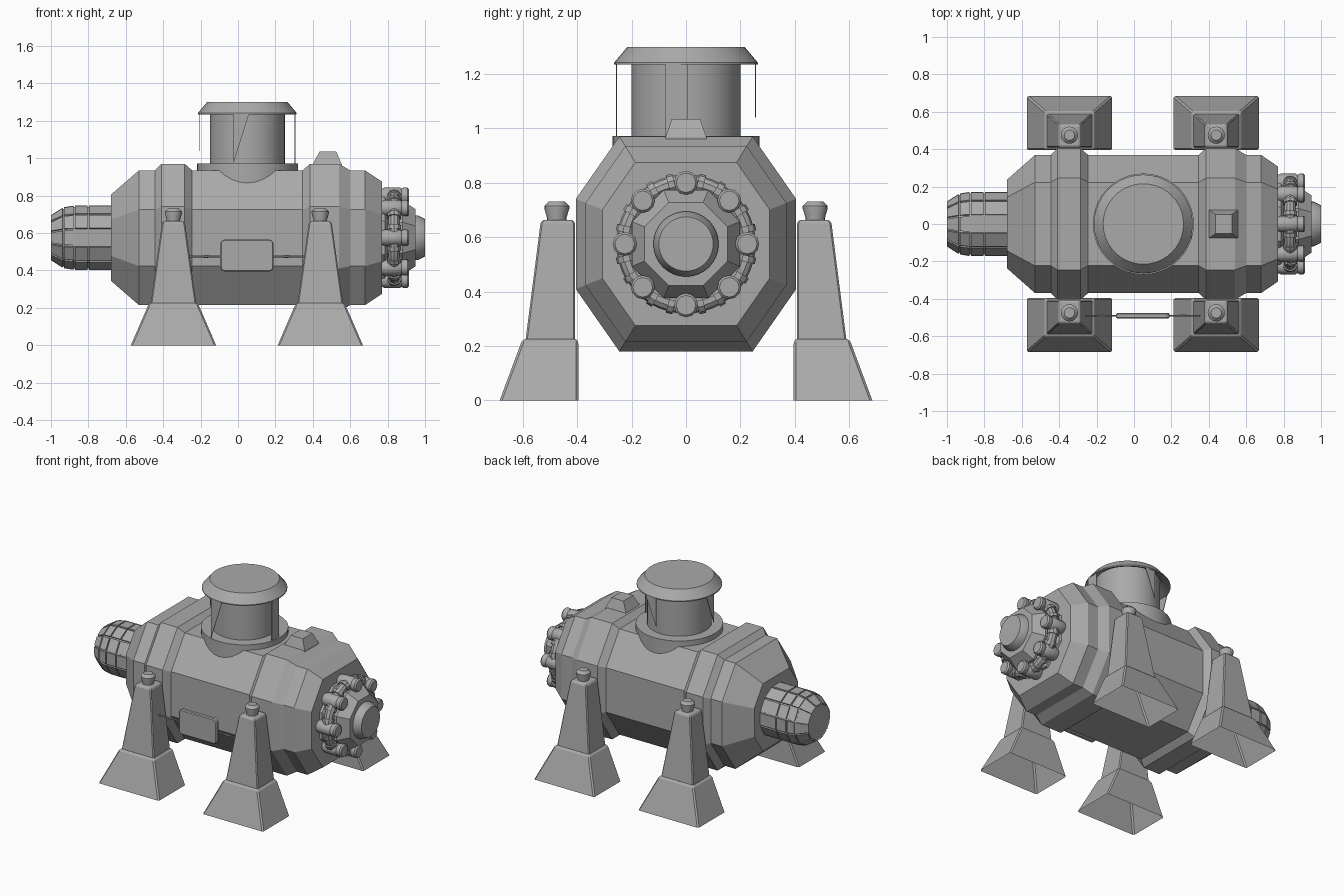
import bpy, bmesh, math
from mathutils import Matrix, Vector

if "Cube" in bpy.data.objects:
    bpy.data.objects.remove(bpy.data.objects["Cube"])

grey = bpy.data.materials.new("machine grey")
grey.diffuse_color = (0.4, 0.4, 0.4, 1)
grey.use_nodes = True
grey.node_tree.nodes["Principled BSDF"].inputs["Base Color"].default_value = grey.diffuse_color
CZ = 0.575  # height of the main axis


def finish(name, bm, smooth=False, mat=Matrix(), bevel=0):
    bmesh.ops.recalc_face_normals(bm, faces=bm.faces)
    me = bpy.data.meshes.new(name)
    bm.to_mesh(me)
    bm.free()
    me.transform(mat)
    me.materials.append(grey)
    ob = bpy.data.objects.new(name, me)
    bpy.context.collection.objects.link(ob)
    if bevel:
        m = ob.modifiers.new("bevel", 'BEVEL')
        m.width, m.segments, m.limit_method = bevel, 1, 'ANGLE'
    if smooth:
        bpy.ops.object.select_all(action='DESELECT')
        ob.select_set(True)
        bpy.context.view_layer.objects.active = ob
        bpy.ops.object.shade_smooth_by_angle(angle=math.radians(32))
    return ob


def loft(sections, caps=(True, True)):
    """Bridge equal-length point loops, optionally capping the ends."""
    bm = bmesh.new()
    loops = [[bm.verts.new(p) for p in s] for s in sections]
    n = len(loops[0])
    for a, b in zip(loops, loops[1:]):
        for i in range(n):
            j = (i + 1) % n
            bm.faces.new((a[i], a[j], b[j], b[i]))
    if caps[0]:
        bm.faces.new(loops[0])
    if caps[1]:
        bm.faces.new(loops[-1])
    return bm


def lathe(profile, n=32, phase=0.0, caps=(True, True)):
    """Turn (radius, height) points around z."""
    return loft([[(r * math.cos(phase + math.tau * i / n),
                   r * math.sin(phase + math.tau * i / n), h)
                  for i in range(n)] for r, h in profile], caps)


def rect(x0, x1, y0, y1, z):
    return [(x0, y0, z), (x1, y0, z), (x1, y1, z), (x0, y1, z)]


def octagon(x, r):
    q = [(.62, 1), (1.025, .42), (1.025, -.42), (.62, -1),
         (-.62, -1), (-1.025, -.42), (-1.025, .42), (-.62, 1)]
    return [(x, y * r, CZ + z * r) for y, z in q]


ALONG_X = Matrix.Translation((0, 0, CZ)) @ Matrix.Rotation(math.pi / 2, 4, 'Y')

# main octagonal casing with two raised bands
casing = [(-.68, .23), (-.53, .36), (-.445, .36), (-.41, .395), (-.285, .395),
          (-.245, .36), (.345, .36), (.385, .395), (.54, .395), (.60, .36),
          (.68, .36), (.77, .30)]
finish("casing", loft([octagon(x, r) for x, r in casing]))

# panelled end barrel with grooves between the panels
bm = lathe([(.115, -1.0), (.16, -.932), (.17, -.875), (.17, -.80), (.17, -.66)],
           12, math.pi / 12)
bmesh.ops.recalc_face_normals(bm, faces=bm.faces)
bmesh.ops.inset_individual(bm, faces=[f for f in bm.faces if len(f.verts) == 4],
                           thickness=.005, depth=0)
panels = [f for f in bm.faces if len(f.verts) == 4
          and all(len(e.link_faces) == 2 for e in f.edges)
          and min(e.calc_length() for e in f.edges) > .04]
ext = bmesh.ops.extrude_discrete_faces(bm, faces=panels)["faces"]
for f in ext:
    bmesh.ops.translate(bm, verts=f.verts, vec=f.normal * .008)
finish("end_barrel", bm, mat=ALONG_X)

# octagonal hub and round shaft cover on the other end
finish("hub", lathe([(.24, .76), (.235, .785), (.21, .80), (.215, .88), (.165, .95)],
                    8, math.pi / 8), mat=ALONG_X)
finish("shaft_cover", lathe([(.12, .93), (.12, .96), (.10, 1.0)]), True, ALONG_X)

# pipe ring with eight bolts
RING = .225
pipe = []
for i in range(48):
    a = math.tau * i / 48
    pipe.append([((RING + .031 * math.cos(t)) * math.cos(a),
                  (RING + .031 * math.cos(t)) * math.sin(a),
                  .835 + .031 * math.sin(t))
                 for t in [math.tau * k / 10 for k in range(10)]])
finish("pipe_ring", loft(pipe + [pipe[0]], (False, False)), True, ALONG_X)
for i in range(8):
    a = math.tau * i / 8
    place = ALONG_X @ Matrix.Translation((RING * math.cos(a), RING * math.sin(a), 0))
    finish("ring_bolt", lathe([(.034, .76), (.044, .785), (.044, .865), (.038, .875),
                               (.044, .885), (.044, .905), (.036, .914)], 12),
           True, place)
    # collars either side of each bolt
    for s in (-1, 1):
        b = a + s * .24
        place = (ALONG_X @ Matrix.Rotation(b, 4, 'Z')
                 @ Matrix.Translation((RING, 0, .835))
                 @ Matrix.Rotation(math.pi / 2, 4, 'X'))
        finish("ring_collar", lathe([(.038, -.012), (.038, .012)], 10), True, place)

# chimney: flange sunk into the casing, tube and hollow lid
SX = Matrix.Translation((.05, 0, 0))
finish("chimney_flange", lathe([(.27, .80), (.27, .972)], 40), True, SX)
finish("chimney_tube", lathe([(.20, .95), (.20, 1.285)], 40), True, SX)
finish("chimney_lid", lathe([(.19, 1.275), (.25, 1.237), (.264, 1.235),
                             (.264, 1.242), (.215, 1.30)], 40), True, SX)

# thin straps hanging from the lid; one is full, three taper to a point
for k in range(4):
    full = k == 0
    low = .97 if k in (0, 3) else 1.04
    shape = [(-.075, 1.24), (.005, 1.24), (.005, low)]
    if full:
        shape.append((-.075, low))
    if k == 3:
        shape = [(.01, 1.24), (-.075, 1.24), (-.075, low)]
    finish("lid_strap", loft([[(r, y, z) for y, z in shape] for r in (.253, .257)]),
           mat=SX @ Matrix.Rotation(k * math.pi / 2, 4, 'Z'))

# tapered block on the second band
finish("top_block", loft([rect(.40, .555, -.075, .075, .94), rect(.40, .555, -.075, .075, .968),
                          rect(.435, .525, -.052, .052, 1.035)]))

# four legs: hollow pedestal, tapered column and lamp-like knob
for cx in (-.345, .44):
    for s in (-1, 1):
        place = Matrix.Translation((cx, 0, 0)) @ Matrix.Diagonal((1, s, 1, 1))
        finish("pedestal", loft([rect(-.228, .228, .395, .685, 0),
                                 rect(-.135, .135, .395, .605, .215),
                                 rect(-.122, .122, .405, .592, .228)],
                                (False, True)), mat=place, bevel=.008)
        finish("column", loft([rect(-.122, .122, .408, .59, .22),
                               rect(-.062, .062, .408, .535, .65),
                               rect(-.054, .054, .415, .527, .664)]),
               mat=place, bevel=.006)
        finish("knob", lathe([(.036, .655), (.036, .672), (.046, .705),
                              (.046, .714), (.028, .732)], 16), True,
               place @ Matrix.Translation((0, .475, 0)))

# sign plate hung on a thin wire between the front legs
sign = finish("sign_plate", loft([[(x, y, z) for x, z in
              [(-.08, .395), (.175, .395), (.19, .41), (.19, .55),
               (.175, .565), (-.08, .565), (-.095, .55), (-.095, .41)]]
              for y in (-.505, -.475)]), bevel=.006)
finish("sign_wire", lathe([(.005, -.27), (.005, -.2), (.008, -.17), (.005, -.14),
                           (.005, .23), (.008, .26), (.005, .29), (.005, .36)], 6),
       mat=Matrix.Translation((0, -.49, .475)) @ Matrix.Rotation(math.pi / 2, 4, 'Y'))
